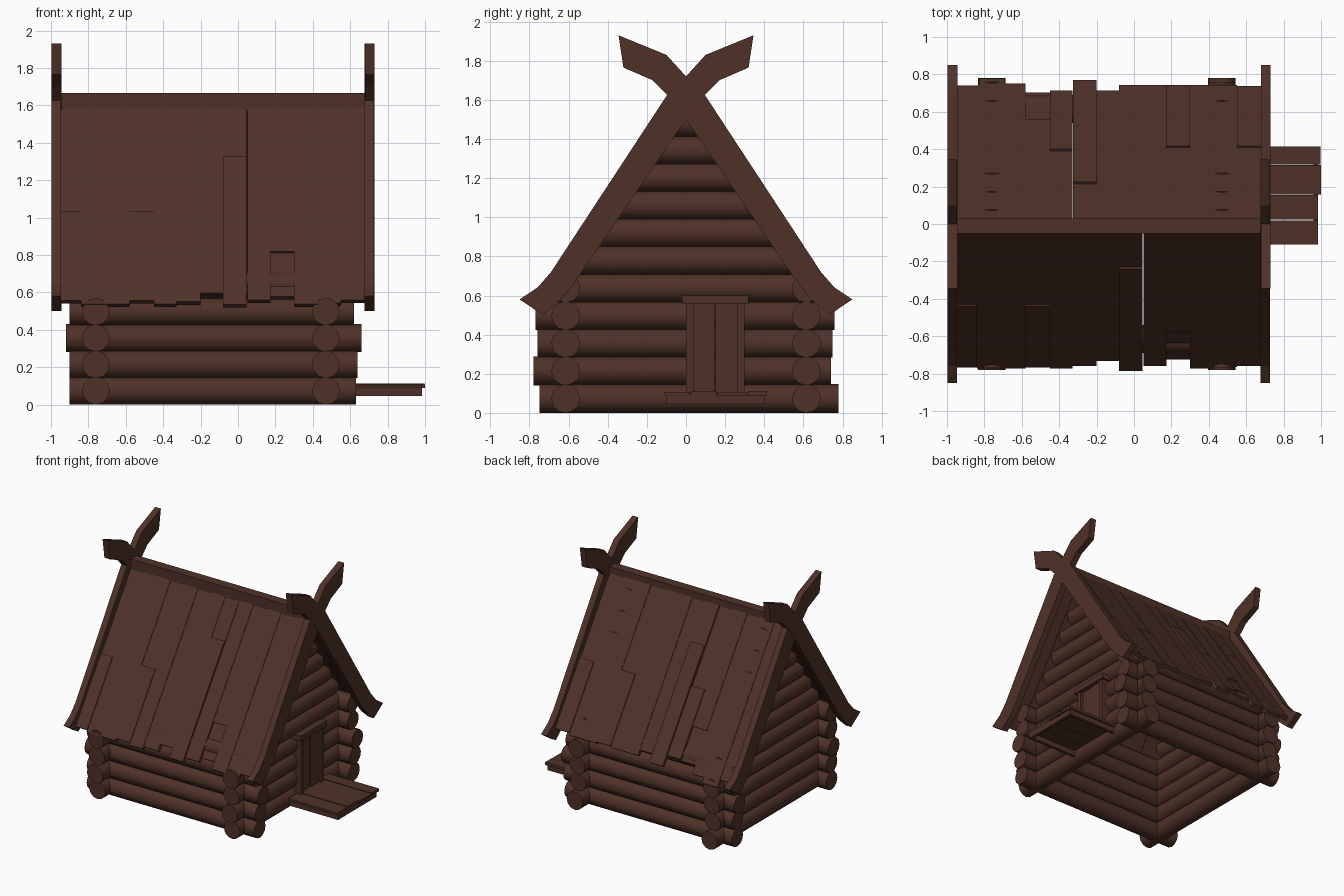
import bpy, bmesh, math
from mathutils import Vector, Matrix

if "Cube" in bpy.data.objects:
    bpy.data.objects.remove(bpy.data.objects["Cube"])

# Single dark timber colour
wood = bpy.data.materials.new("dark_brown_wood")
wood.use_nodes = True
COLOUR = (0.078, 0.031, 0.021, 1)
wood.diffuse_color = COLOUR
wood.node_tree.nodes["Principled BSDF"].inputs["Base Color"].default_value = COLOUR


def finish(name, bm, smooth=False):
    bmesh.ops.recalc_face_normals(bm, faces=bm.faces)
    mesh = bpy.data.meshes.new(name)
    bm.to_mesh(mesh)
    bm.free()
    mesh.materials.append(wood)
    obj = bpy.data.objects.new(name, mesh)
    bpy.context.collection.objects.link(obj)
    if smooth:
        bpy.ops.object.select_all(action="DESELECT")
        obj.select_set(True)
        bpy.context.view_layer.objects.active = obj
        bpy.ops.object.shade_smooth_by_angle(angle=math.radians(45))
    return obj


def prism(bm, profile, x0, x1):
    """Extrude a (y, z) outline along x."""
    a = [bm.verts.new((x0, y, z)) for y, z in profile]
    b = [bm.verts.new((x1, y, z)) for y, z in profile]
    bm.faces.new(a)
    bm.faces.new(b[::-1])
    for i in range(len(a)):
        j = (i + 1) % len(a)
        bm.faces.new((a[i], b[i], b[j], a[j]))


def box(bm, x0, x1, y0, y1, z0, z1):
    prism(bm, [(y0, z0), (y1, z0), (y1, z1), (y0, z1)], x0, x1)


def log(bm, axis, lo, hi, across, z):
    """Round log between lo and hi along the x or y axis."""
    if axis == "x":
        turn, centre = Matrix.Rotation(math.pi / 2, 4, "Y"), ((lo + hi) / 2, across, z)
    else:
        turn, centre = Matrix.Rotation(math.pi / 2, 4, "X"), (across, (lo + hi) / 2, z)
    bmesh.ops.create_cone(bm, cap_ends=True, segments=12, radius1=LOG_R, radius2=LOG_R,
                          depth=hi - lo, matrix=Matrix.Translation(Vector(centre)) @ turn)


LOG_R, STEP = 0.074, 0.141
WALL_X = (-0.76, 0.47)
RIDGE, SLOPE = 1.6525, 1.45


def log_z(i):
    return LOG_R + STEP * i


# Long walls
bm = bmesh.new()
long_ends = [(-0.9, 0.63), (-0.9, 0.64), (-0.92, 0.66), (-0.9, 0.62), (-0.9, 0.62)]
for i, (lo, hi) in enumerate(long_ends):
    for y in (-0.615, 0.615):
        log(bm, "x", lo, hi, y, log_z(i))
finish("long_wall_logs", bm, True)

# End walls
bm = bmesh.new()
for i, (lo, hi) in enumerate([(-0.75, 0.78), (-0.78, 0.74), (-0.76, 0.75), (-0.77, 0.76)]):
    for x in WALL_X:
        log(bm, "y", lo, hi, x, log_z(i))
finish("end_wall_logs", bm, True)

# Gables, a few logs poking slightly through the back roof
bm = bmesh.new()
for i in range(4, 11):
    reach = (RIDGE - log_z(i) - LOG_R) / SLOPE
    back = reach + (0.012 if i in (4, 8, 9, 10) else -0.01)
    for x in WALL_X:
        log(bm, "y", -reach + 0.002, back, x, log_z(i))
finish("gable_logs", bm, True)


# Roof planks: (left x, right x, eave y, split y or 0, lift of the lower piece)
def plank(bm, side, x0, x1, y0, y1, lift):
    n = Vector((SLOPE, 1)).normalized()
    top = [Vector((y, RIDGE - SLOPE * y)) + n * lift for y in (y0, y1)]
    under = [p - n * 0.03 for p in top]
    prism(bm, [(side * p.x, p.y) for p in top + under[::-1]], x0, x1)


front = [(-0.95, -0.84, 0.76, 0.43, 0.01), (-0.84, -0.58, 0.77, 0, 0),
         (-0.58, -0.45, 0.76, 0.43, 0.01), (-0.45, -0.33, 0.77, 0, 0),
         (-0.33, -0.2, 0.76, 0, 0), (-0.2, -0.08, 0.73, 0, 0),
         (-0.08, 0.045, 0.775, 0.23, 0.012), (0.05, 0.175, 0.755, 0, 0),
         (0.175, 0.3, 0.735, 0.575, -0.014), (0.3, 0.43, 0.77, 0, 0),
         (0.43, 0.55, 0.765, 0, 0), (0.55, 0.68, 0.755, 0, 0)]
back = [(-0.95, -0.83, 0.74, 0, 0), (-0.83, -0.69, 0.775, 0, 0),
        (-0.69, -0.58, 0.75, 0, 0), (-0.58, -0.45, 0.71, 0.555, -0.012),
        (-0.45, -0.33, 0.705, 0.39, 0.012), (-0.325, -0.2, 0.755, 0.21, 0.014),
        (-0.2, -0.08, 0.715, 0, 0), (-0.08, 0.17, 0.74, 0, 0),
        (0.17, 0.3, 0.735, 0.41, 0.01), (0.3, 0.55, 0.74, 0, 0),
        (0.55, 0.68, 0.73, 0.41, 0.01)]
for name, side, planks in (("front_roof_planks", -1, front), ("back_roof_planks", 1, back)):
    bm = bmesh.new()
    for i, (x0, x1, eave, split, lift) in enumerate(planks):
        base = 0.004 * (i % 2)
        if split:
            plank(bm, side, x0, x1, 0, split, base)
            plank(bm, side, x0, x1, split, eave, base + lift)
        else:
            plank(bm, side, x0, x1, 0, eave, base)
    finish(name, bm)

bm = bmesh.new()
box(bm, -0.95, 0.68, -0.05, 0.03, 1.575, 1.665)
finish("ridge_cap", bm)

# Crossed gable boards with carved horns and flared feet
board = [(-0.85, 0.58), (-0.76, 0.64), (-0.69, 0.72), (-0.09, 1.635), (0, 1.72),
         (0.1, 1.83), (0.345, 1.93), (0.32, 1.765), (0.17, 1.7), (0.08, 1.61),
         (0, 1.5), (-0.57, 0.665), (-0.64, 0.58), (-0.73, 0.5)]
for end, x0, x1 in (("left", 0.676, 0.728), ("right", -0.998, -0.946)):
    for label, side, shift in (("front", 1, 0), ("back", -1, 0.002)):
        bm = bmesh.new()
        prism(bm, [(side * y, z) for y, z in board], x0 + shift, x1 + shift)
        finish(f"{end}_{label}_gable_board", bm)

# Door with frame
bm = bmesh.new()
box(bm, 0.44, 0.575, 0, 0.04, 0.09, 0.56)
box(bm, 0.44, 0.575, 0.26, 0.3, 0.09, 0.56)
box(bm, 0.44, 0.59, -0.02, 0.32, 0.557, 0.6)
finish("door_frame", bm)
bm = bmesh.new()
for y0, y1, x1 in ((0.04, 0.147, 0.552), (0.15, 0.26, 0.558)):
    box(bm, 0.45, x1, y0, y1, 0.09, 0.56)
finish("door_planks", bm)

# Porch deck on an open rim
bm = bmesh.new()
for y0, y1, x1, z in ((-0.11, 0.02, 0.985, 0.106), (0.023, 0.155, 0.985, 0.11),
                      (0.158, 0.315, 1.0, 0.108), (0.318, 0.415, 0.997, 0.112)):
    box(bm, 0.53, x1, y0, y1, 0.09, z)
finish("porch_planks", bm)
bm = bmesh.new()
box(bm, 0.5, 0.985, -0.1, -0.075, 0.045, 0.091)
box(bm, 0.5, 0.985, 0.375, 0.4, 0.045, 0.091)
box(bm, 0.96, 0.984, -0.08, 0.38, 0.045, 0.091)
finish("porch_rim", bm)
